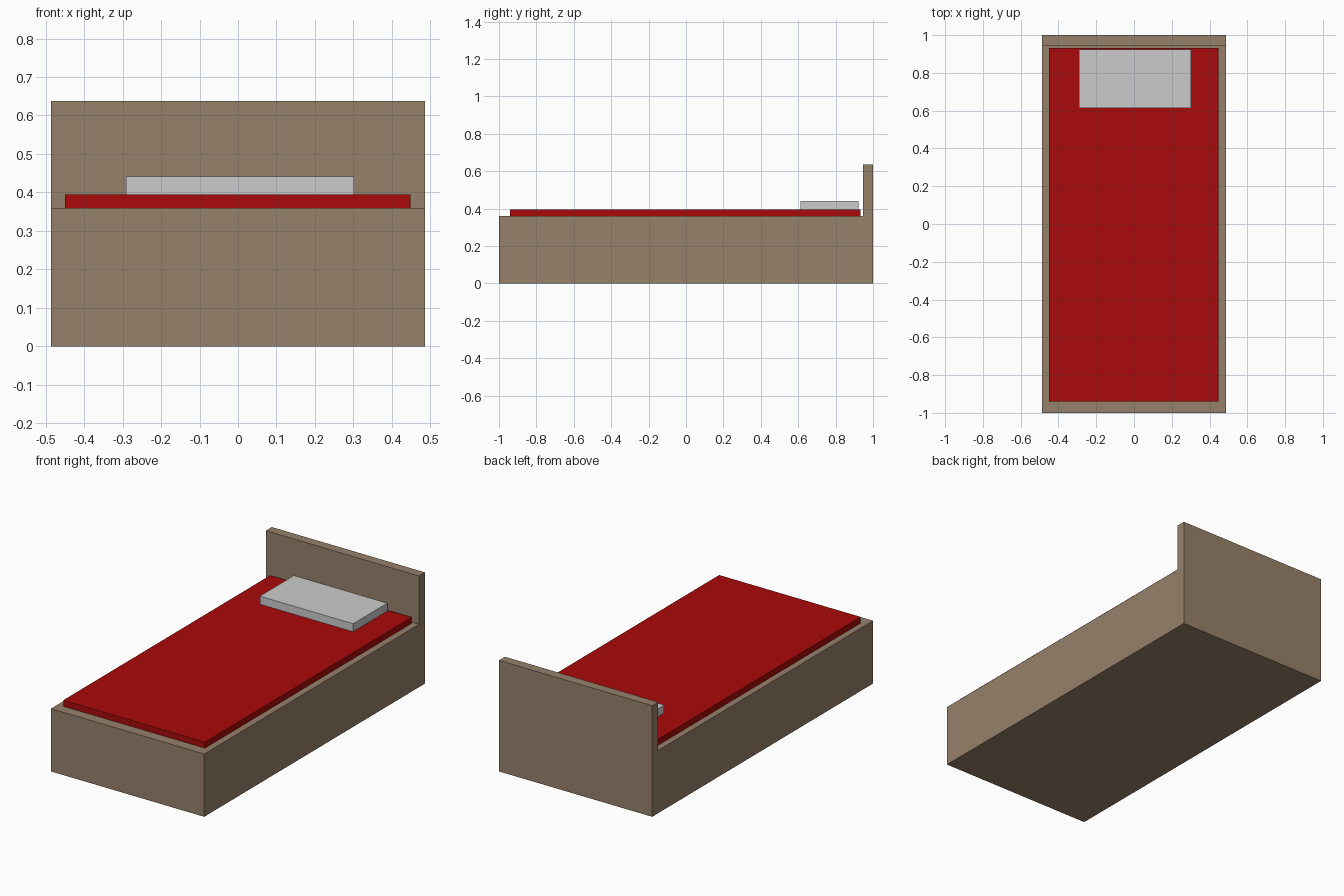
import bpy, bmesh

if "Cube" in bpy.data.objects:
    bpy.data.objects.remove(bpy.data.objects["Cube"])


def material(name, rgb):
    m = bpy.data.materials.new(name)
    m.diffuse_color = (*rgb, 1.0)
    m.use_nodes = True
    m.node_tree.nodes["Principled BSDF"].inputs["Base Color"].default_value = m.diffuse_color
    return m


def extrude_profile(name, profile, x0, x1, mat=None):
    """Extrude a (y, z) side outline along x."""
    bm = bmesh.new()
    face = bm.faces.new([bm.verts.new((x0, y, z)) for y, z in profile])
    out = bmesh.ops.extrude_face_region(bm, geom=[face])
    moved = [g for g in out["geom"] if isinstance(g, bmesh.types.BMVert)]
    bmesh.ops.translate(bm, verts=moved, vec=(x1 - x0, 0, 0))
    bmesh.ops.recalc_face_normals(bm, faces=bm.faces)
    mesh = bpy.data.meshes.new(name)
    bm.to_mesh(mesh)
    bm.free()
    obj = bpy.data.objects.new(name, mesh)
    bpy.context.collection.objects.link(obj)
    if mat:
        mesh.materials.append(mat)
    return obj


def slab(name, x, y, z, mat=None):
    outline = [(y[0], z[0]), (y[1], z[0]), (y[1], z[1]), (y[0], z[1])]
    return extrude_profile(name, outline, x[0], x[1], mat)


wood = material("wood", (0.31, 0.22, 0.145))
red = material("red_cloth", (0.40, 0.003, 0.003))

# Base and headboard in one L-shaped side outline
extrude_profile("bed_frame",
                [(-1, 0), (1, 0), (1, 0.637), (0.946, 0.637),
                 (0.946, 0.36), (-1, 0.36)],
                -0.486, 0.486, wood)

# Thin mattress on top of the base
slab("mattress", (-0.45, 0.448), (-0.94, 0.933), (0.36, 0.395), red)

# Pillow against the headboard
slab("pillow", (-0.291, 0.301), (0.613, 0.923), (0.395, 0.441))
